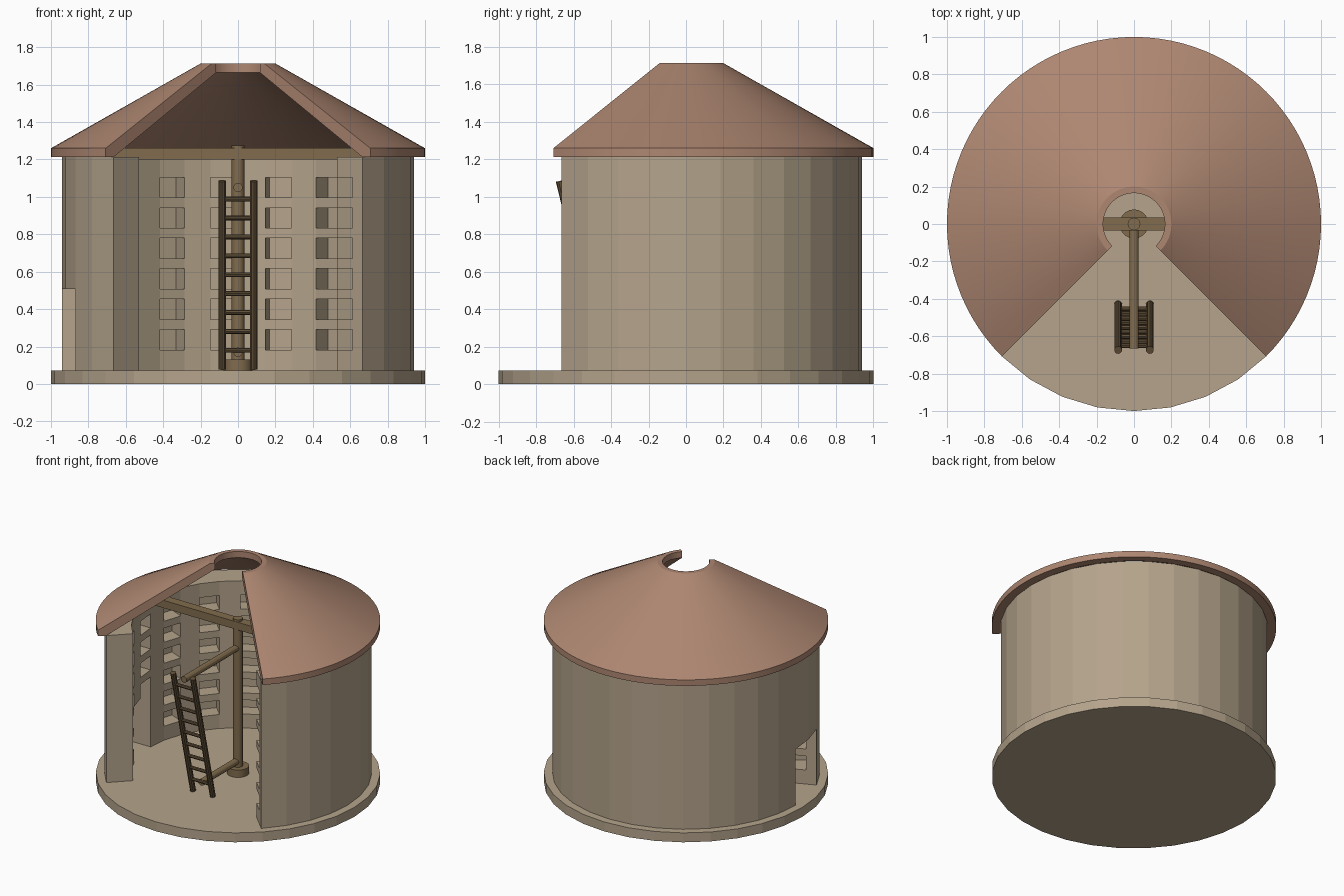
import bpy, bmesh, math
from mathutils import Vector

if "Cube" in bpy.data.objects:
    bpy.data.objects.remove(bpy.data.objects["Cube"])


def material(name, rgb):
    m = bpy.data.materials.new(name)
    m.diffuse_color = (*rgb, 1)
    m.use_nodes = True
    m.node_tree.nodes["Principled BSDF"].inputs["Base Color"].default_value = m.diffuse_color
    return m


STONE = material("stone", (0.46, 0.37, 0.26))
TILE = material("roof_tile", (0.42, 0.24, 0.165))
OAK = material("oak", (0.22, 0.15, 0.075))
DARK = material("dark_wood", (0.12, 0.08, 0.04))


def finish(bm, name, mat, smooth=False):
    bmesh.ops.recalc_face_normals(bm, faces=bm.faces)
    me = bpy.data.meshes.new(name)
    bm.to_mesh(me)
    bm.free()
    me.materials.append(mat)
    ob = bpy.data.objects.new(name, me)
    bpy.context.collection.objects.link(ob)
    if smooth:
        bpy.ops.object.select_all(action='DESELECT')
        ob.select_set(True)
        bpy.context.view_layer.objects.active = ob
        bpy.ops.object.shade_smooth_by_angle(angle=math.radians(25))
    return ob


def rod(name, a, b, r, mat, sides=12, smooth=False):
    a, b = Vector(a), Vector(b)
    bm = bmesh.new()
    bmesh.ops.create_cone(bm, cap_ends=True, segments=sides, radius1=r, radius2=r, depth=(b - a).length)
    ob = finish(bm, name, mat, smooth)
    ob.location = (a + b) / 2
    ob.rotation_euler = (b - a).to_track_quat('Z', 'Y').to_euler()
    return ob


def polar(r, deg, z):
    t = math.radians(deg)
    return (r * math.cos(t), r * math.sin(t), z)


# Round floor slab
FLOOR = 0.073
rod("floor_slab", (0, 0, 0), (0, 0, FLOOR), 1.0, STONE, 32)

# Three-quarter ring wall as polar cells: 12 columns x 6 rows of nest holes, and a doorway
STEP = 11.25
radii = [0.75, 0.865, 0.94]
heights = [FLOOR]
for units in [2] + [2, 1] * 5 + [2, 2]:
    heights.append(heights[-1] + units * 0.0543)
NA, NZ = 24, len(heights) - 1


def solid(r, a, z):
    if not (0 <= r < 2 and 0 <= a < NA and 0 <= z < NZ):
        return False
    if a in (20, 21) and z < 5:                 # doorway
        return False
    return not (r == 0 and a % 2 == 0 and z % 2 == 1)   # nest holes


bm = bmesh.new()
cache = {}


def corner(k):
    if k not in cache:
        cache[k] = bm.verts.new(polar(radii[k[0]], -45 + STEP * k[1], heights[k[2]]))
    return cache[k]


for r in range(2):
    for a in range(NA):
        for z in range(NZ):
            if not solid(r, a, z):
                continue
            for axis in range(3):
                for side in (0, 1):
                    n = [r, a, z]
                    n[axis] += 2 * side - 1
                    if solid(*n):
                        continue
                    quad = []
                    for u, v in ((0, 0), (1, 0), (1, 1), (0, 1)):
                        k = [r, a, z]
                        k[axis] += side
                        k[(axis + 1) % 3] += u
                        k[(axis + 2) % 3] += v
                        quad.append(corner(tuple(k)))
                    bm.faces.new(quad if side else quad[::-1])
finish(bm, "nest_wall", STONE)

# Conical roof shell, swept through three quarters of a turn
EAVE = heights[-1]
profile = [(1.0, EAVE), (1.0, 1.26), (0.2, 1.713), (0.165, 1.713), (0.165, 1.665), (0.94, EAVE)]
bm = bmesh.new()
N = 72
rings = [[bm.verts.new(polar(r, -45 + 270 * i / N, z)) for r, z in profile] for i in range(N + 1)]
for p, q in zip(rings, rings[1:]):
    for j in range(len(profile)):
        k = (j + 1) % len(profile)
        bm.faces.new((p[j], q[j], q[k], p[k]))
bm.faces.new(rings[0])
bm.faces.new(rings[-1])
finish(bm, "roof", TILE, True)

# Cross beam carrying the turning post
bm = bmesh.new()
bmesh.ops.create_cube(bm, size=1)
bmesh.ops.scale(bm, vec=(1.6, 0.07, 0.06), verts=bm.verts)
finish(bm, "cross_beam", OAK).location = (0, 0, 1.23)

# Turning post with foot and two arms
rod("post_foot", (0, 0, FLOOR), (0, 0, 0.13), 0.078, OAK, 20, True)
rod("turning_post", (0, 0, FLOOR), (0, 0, 1.275), 0.034, OAK, 16, True)


def ladder_y(z):
    return -0.43 - 0.245 * (z - 0.08) / 1.01


for name, z, end in (("upper_arm", 1.05, -0.665), ("lower_arm", 0.17, -0.45)):
    rod(name, (0, 0, z), (0, end, z), 0.025, OAK, 12, True)

# Leaning ladder
for side, sx in (("left", -1), ("right", 1)):
    x = sx * 0.085
    rod("ladder_rail_" + side, (x, ladder_y(0.08), 0.08), (x, ladder_y(1.085), 1.085), 0.021, DARK, 10, True)
for i in range(9):
    z = 0.18 + 0.101 * i
    rod(f"ladder_rung_{i + 1}", (-0.085, ladder_y(z), z), (0.085, ladder_y(z), z), 0.013, DARK, 8, True)
